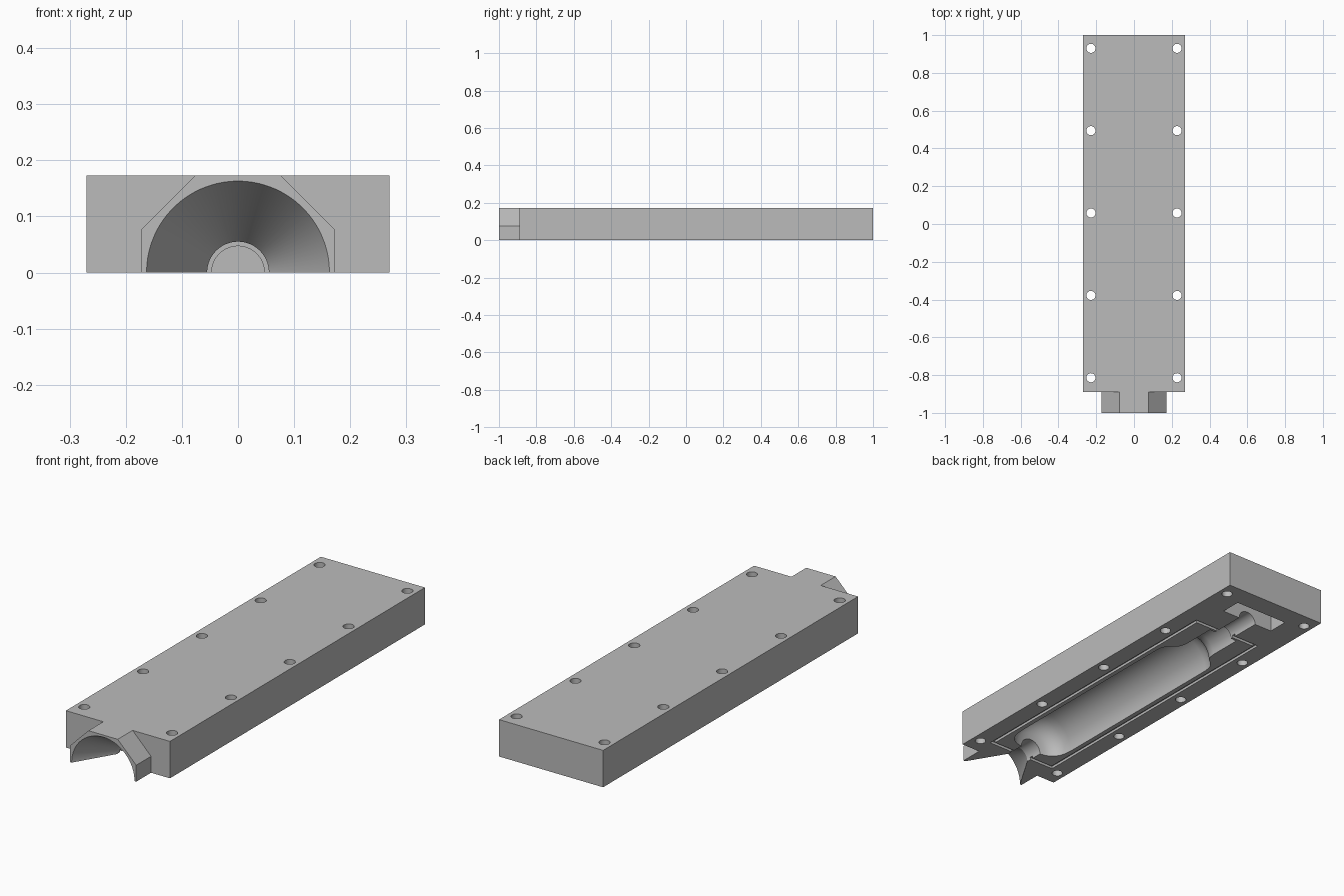
import bpy, bmesh
from math import radians
from mathutils import Matrix

if "Cube" in bpy.data.objects:
    bpy.data.objects.remove(bpy.data.objects["Cube"], do_unlink=True)

grey = bpy.data.materials.new("plain grey")
grey.use_nodes = True
colour = (0.5, 0.5, 0.5, 1)
grey.diffuse_color = colour
grey.node_tree.nodes["Principled BSDF"].inputs["Base Color"].default_value = colour


def add_object(name, bm):
    bmesh.ops.recalc_face_normals(bm, faces=bm.faces)
    mesh = bpy.data.meshes.new(name)
    bm.to_mesh(mesh)
    bm.free()
    mesh.materials.append(grey)
    obj = bpy.data.objects.new(name, mesh)
    bpy.context.collection.objects.link(obj)
    return obj


def box(name, x0, x1, y0, y1, z0, z1):
    bm = bmesh.new()
    size = Matrix.Diagonal((x1 - x0, y1 - y0, z1 - z0, 1))
    centre = Matrix.Translation(((x0 + x1) / 2, (y0 + y1) / 2, (z0 + z1) / 2))
    bmesh.ops.create_cube(bm, size=1, matrix=centre @ size)
    return add_object(name, bm)


def lathe(name, profile, steps=96):
    """Solid of revolution about the y axis from (radius, y) points."""
    bm = bmesh.new()
    rings = []
    for radius, y in profile:
        ring = bmesh.ops.create_circle(bm, segments=steps, radius=radius)["verts"]
        bmesh.ops.transform(bm, verts=ring, matrix=Matrix.Translation((0, y, 0))
                            @ Matrix.Rotation(radians(90), 4, "X") @ Matrix.Rotation(radians(180 / steps), 4, "Z"))
        rings.append(ring)
    for a, b in zip(rings, rings[1:]):
        for i in range(steps):
            j = (i + 1) % steps
            bm.faces.new((a[i], a[j], b[j], b[i]))
    bm.faces.new(rings[0])
    bm.faces.new(rings[-1])
    return add_object(name, bm)


def prism(name, outline, y0, y1):
    bm = bmesh.new()
    face = bm.faces.new([bm.verts.new((x, y0, z)) for x, z in outline])
    new = bmesh.ops.extrude_face_region(bm, geom=[face])["geom"]
    verts = [v for v in new if isinstance(v, bmesh.types.BMVert)]
    bmesh.ops.translate(bm, verts=verts, vec=(0, y1 - y0, 0))
    return add_object(name, bm)


# Main mould block
HALF, TOP = 0.27, 0.173
mould = box("mould_half", -HALF, HALF, -1, 1, 0, TOP)
cutters = []

# Trim both front corners to leave the chamfered spout
for s in (-1, 1):
    outline = [(0.172, -0.1), (0.172, 0.077), (0.049, 0.2), (0.4, 0.2), (0.4, -0.1)]
    cutters.append(prism("corner_cutter", [(s * x, z) for x, z in outline], -1.1, -0.89))

# Funnel, neck, bottle cavity, collar and core channel
cutters.append(lathe("cavity_cutter", [
    (0.169, -1.01), (0.163, -1), (0.055, -0.82), (0.055, -0.73),
    (0.085, -0.725), (0.112, -0.71), (0.132, -0.685), (0.142, -0.655), (0.145, -0.62),
    (0.145, 0.33), (0.142, 0.36), (0.132, 0.385), (0.112, 0.405), (0.092, 0.42),
    (0.082, 0.44), (0.078, 0.47), (0.078, 0.63), (0.047, 0.63), (0.047, 0.85)]))

# Rectangular pocket at the back
cutters.append(box("pocket_cutter", -0.14, 0.14, 0.8, 0.9, -0.05, 0.14))

# Sealing groove around the cavity
GX, Y0, Y1, W, D = 0.175, -0.79, 0.65, 0.016, 0.012
for s in (-1, 1):
    x = s * GX
    cutters.append(box("groove_side_cutter", x - W / 2, x + W / 2, Y0, Y1, -0.03, D))
for y in (Y0, Y1):
    cutters.append(box("groove_end_cutter", -GX - W / 2, GX + W / 2, y - W / 2, y + W / 2, -0.03, D))

# Two rows of bolt holes
for x in (-0.228, 0.228):
    for i in range(5):
        bm = bmesh.new()
        bmesh.ops.create_cone(bm, cap_ends=True, segments=32, radius1=0.024, radius2=0.024,
                              depth=1, matrix=Matrix.Translation((x, 0.93 - 0.436 * i, 0)))
        cutters.append(add_object("bolt_hole_cutter", bm))

# Carve the block
bpy.context.view_layer.objects.active = mould
mould.select_set(True)
for cutter in cutters:
    cutter.hide_render = True
    carve = mould.modifiers.new("carve", "BOOLEAN")
    carve.operation = "DIFFERENCE"
    carve.solver = "EXACT"
    carve.object = cutter
    bpy.ops.object.modifier_apply(modifier=carve.name)
    bpy.data.objects.remove(cutter, do_unlink=True)

bpy.ops.object.shade_smooth_by_angle(angle=radians(30))
